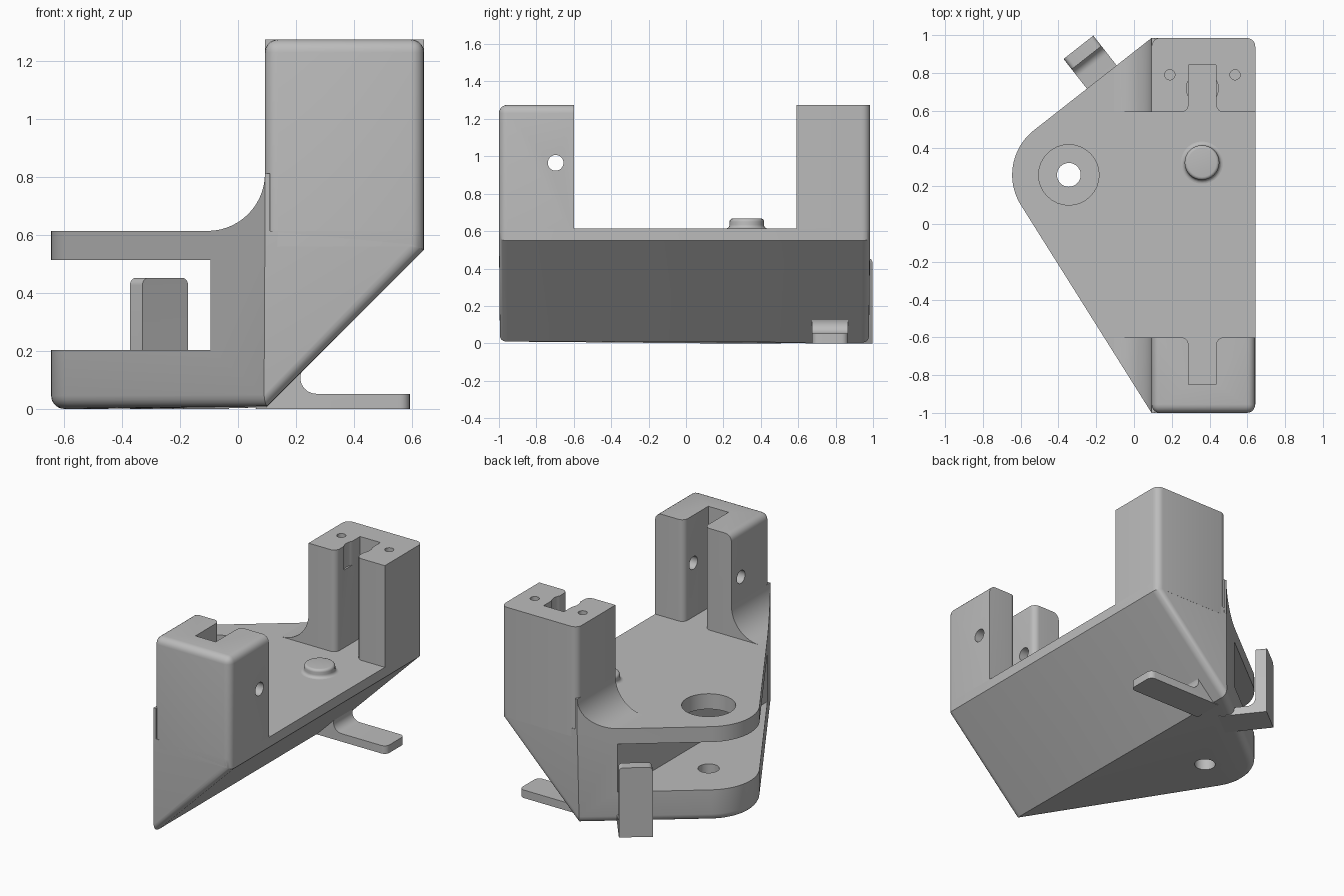
import bpy, bmesh
from math import radians, cos, sin, atan2, acos, hypot, pi
from mathutils import Matrix, Vector

if "Cube" in bpy.data.objects:
    bpy.data.objects.remove(bpy.data.objects["Cube"])

gray = bpy.data.materials.new("plain gray")
gray.use_nodes = True
gray.diffuse_color = (0.5, 0.5, 0.5, 1)
gray.node_tree.nodes["Principled BSDF"].inputs["Base Color"].default_value = (0.5, 0.5, 0.5, 1)

PLAN = Matrix.Identity(4)
SIDE = Matrix.Rotation(pi / 2, 4, 'X')       # profile (x, z), extruded towards -y
ALONG_X = Matrix.Rotation(pi / 2, 4, 'Y')


def arc(cx, cy, r, a0, a1, n=8):
    return [(cx + r * cos(radians(a0 + (a1 - a0) * i / n)),
             cy + r * sin(radians(a0 + (a1 - a0) * i / n))) for i in range(n + 1)]


def prism(points, low, high, matrix=PLAN):
    """Extrude a closed profile from low to high along its own normal."""
    bm = bmesh.new()
    face = bm.faces.new([bm.verts.new((x, y, low)) for x, y in points])
    top = bmesh.ops.extrude_face_region(bm, geom=[face])["geom"]
    bmesh.ops.translate(bm, vec=(0, 0, high - low),
                        verts=[v for v in top if isinstance(v, bmesh.types.BMVert)])
    bm.transform(matrix)
    bmesh.ops.recalc_face_normals(bm, faces=bm.faces[:])
    return bm


def rect(x0, x1, y0, y1):
    return [(x0, y0), (x1, y0), (x1, y1), (x0, y1)]


def slice_off(bm, point, normal):
    bmesh.ops.bisect_plane(bm, geom=bm.verts[:] + bm.edges[:] + bm.faces[:], dist=1e-4,
                           plane_co=point, plane_no=normal, clear_outer=True)
    bmesh.ops.holes_fill(bm, edges=[e for e in bm.edges if e.is_boundary])
    bmesh.ops.recalc_face_normals(bm, faces=bm.faces[:])


def round_edges(bm, radius, rule):
    """Bevel the edges whose midpoint and direction satisfy the rule."""
    picked = []
    for e in bm.edges:
        a, b = e.verts[0].co, e.verts[1].co
        if rule((a + b) / 2, (b - a).normalized()):
            picked.append(e)
    bmesh.ops.bevel(bm, geom=picked, offset=radius, offset_type='OFFSET', segments=5,
                    profile=0.5, affect='EDGES', clamp_overlap=False)


def finish(name, bm, cutters=()):
    def to_object(label, mesh_data):
        mesh = bpy.data.meshes.new(label)
        mesh_data.to_mesh(mesh)
        mesh_data.free()
        obj = bpy.data.objects.new(label, mesh)
        bpy.context.collection.objects.link(obj)
        return obj
    obj = to_object(name, bm)
    obj.data.materials.append(gray)
    bpy.ops.object.select_all(action='DESELECT')
    obj.select_set(True)
    bpy.context.view_layer.objects.active = obj
    for c in cutters:
        tool = to_object("cutter", c)
        tool.hide_render = True
        mod = obj.modifiers.new("cut", 'BOOLEAN')
        mod.operation, mod.solver, mod.object = 'DIFFERENCE', 'EXACT', tool
        bpy.ops.object.modifier_apply(modifier=mod.name)
        bpy.data.objects.remove(tool)
    bpy.ops.object.shade_smooth_by_angle(angle=radians(30))
    return obj


def drill(x, y, r, low, high):
    return prism(arc(x, y, r, 0, 348.75, 31), low, high)


def notch(mouth, inward):
    """Cable slot cutter with a rounded mouth."""
    half, r, depth, mid = 0.073, 0.04, 0.25, 0.362
    side = [(half, depth)] + arc(half + r, r, r, 180, 270) + [(half + r, -0.05)]
    outline = side + [(-x, y) for x, y in reversed(side)]
    return prism([(mid + x, mouth + inward * y) for x, y in outline], 0.4, 1.5)


# Main dimensions
LEFT, RIGHT, FRONT, BACK = 0.093, 0.642, -1.0, 0.985
FLOOR, TOP = 0.614, 1.275
EYE_X, EYE_Y, EYE_R = -0.345, 0.26, 0.3


def tangent_angle(y, side):
    dx, dy = LEFT - EYE_X, y - EYE_Y
    return (atan2(dy, dx) + side * acos(EYE_R / hypot(dx, dy))) * 180 / pi


back_angle = tangent_angle(BACK, 1)
front_angle = tangent_angle(FRONT, -1)


def outward(angle):
    return Vector((cos(radians(angle)), sin(radians(angle)), 0))


# Base: outline with a rounded nose, sloped underside and fork slot
outline = [(LEFT, FRONT), (RIGHT, FRONT), (RIGHT, BACK), (LEFT, BACK)]
outline += arc(EYE_X, EYE_Y, EYE_R, back_angle, front_angle + 360, 20)
base = prism(outline, 0, FLOOR)
slice_off(base, (LEFT, 0, 0), (1, 0, -1))


def base_edges(m, d):
    at_end = abs(m.y - FRONT) < 1e-3 or abs(m.y - BACK) < 1e-3
    rim = m.z < 1e-3 and m.x < LEFT - 1e-3
    slope = at_end and abs(d.x) > 0.3 and abs(d.z) > 0.3
    corner = at_end and m.x > RIGHT - 1e-3 and abs(d.z) > 0.9
    return rim or slope or corner


round_edges(base, 0.045, base_edges)
finish("base", base, [
    prism(rect(-1, -0.095, -1.5, 1.5), 0.203, 0.514),
    drill(EYE_X, EYE_Y, 0.16, 0.4, 0.8),
    drill(EYE_X, EYE_Y, 0.063, -0.1, 0.4)])

# Front tower, with its cross hole
front_tower = prism(rect(LEFT, RIGHT, FRONT, -0.6), 0.56, TOP)
round_edges(front_tower, 0.045, lambda m, d: m.y < -0.61 and m.z > 0.6)
cross_hole = prism(arc(0, 0, 0.042, 0, 348.75, 31), -1, 1,
                   Matrix.Translation((0, -0.697, 0.965)) @ ALONG_X)
finish("front_tower", front_tower, [notch(-0.6, -1), cross_hole])

# Back tower, with screw holes and a round pocket in its top
back_tower = prism(rect(LEFT, RIGHT, 0.592, BACK), 0.56, TOP)
round_edges(back_tower, 0.045, lambda m, d: m.y > BACK - 1e-3 and abs(d.z) > 0.9)
finish("back_tower", back_tower, [
    notch(0.592, 1),
    drill(0.362, 0.718, 0.085, 1.12, 1.5),
    drill(0.19, 0.79, 0.027, 1.05, 1.5),
    drill(0.535, 0.79, 0.027, 1.05, 1.5)])

# Curved webs joining the towers to the base
curve = arc(-0.105, 0.812, 0.198, -90, 0, 14)
web = [(-0.105, 0.58)] + curve + [(0.11, 0.812), (0.11, 0.58)]
for name, y0, y1, angle in (("front_web", FRONT, -0.6, front_angle),
                            ("back_web", 0.592, BACK, back_angle)):
    bm = prism(web, -y1, -y0, SIDE)
    slice_off(bm, (LEFT, y0 if name == "front_web" else y1, 0), outward(angle))
    finish(name, bm)

# Locating peg on the floor
peg = bmesh.new()
profile = [(0.115, 0.61)] + arc(0.112, 0.634, 0.02, 270, 180, 5)
profile += arc(0.075, 0.65, 0.017, 0, 90, 5) + [(0, 0.667)]
verts = [peg.verts.new((r, 0, z)) for r, z in profile]
edges = [peg.edges.new(pair) for pair in zip(verts, verts[1:])]
bmesh.ops.spin(peg, geom=verts + edges, axis=(0, 0, 1), cent=(0, 0, 0),
               angle=2 * pi, steps=32, use_duplicate=False)
bmesh.ops.remove_doubles(peg, verts=peg.verts[:], dist=1e-4)
bmesh.ops.recalc_face_normals(peg, faces=peg.faces[:])
bmesh.ops.translate(peg, verts=peg.verts[:], vec=(0.36, 0.325, 0))
finish("peg", peg)

# Flat tab under the slope, blended into it
tab = [(0.06, 0), (0.593, 0), (0.593, 0.052)]
tab += arc(0.27, 0.107, 0.055, -90, -225) + [(0.15, 0.1)]
flat_tab = prism(tab, -0.867, -0.675, SIDE)
round_edges(flat_tab, 0.035, lambda m, d: m.x > 0.59 and abs(d.z) > 0.9)
finish("flat_tab", flat_tab)

# Upright hook on the slanted back wall
hook_profile = [(-0.1, 0), (0.2, 0), (0.2, 0.452), (0.13, 0.452)]
hook_profile += arc(0.08, 0.102, 0.05, 0, -90) + [(-0.1, 0.052)]
hook = prism(hook_profile, -0.1, 0.1, SIDE)
round_edges(hook, 0.025, lambda m, d: m.z > 0.45 and abs(d.x) > 0.9)
n = outward(back_angle)
along = Vector((n.y, -n.x, 0))
corner = Vector((LEFT, BACK, 0))
foot = corner + along * (0.346 - along.dot(corner))
hook.transform(Matrix.Translation(foot) @ Matrix.Rotation(radians(back_angle), 4, 'Z'))
finish("hook", hook)
